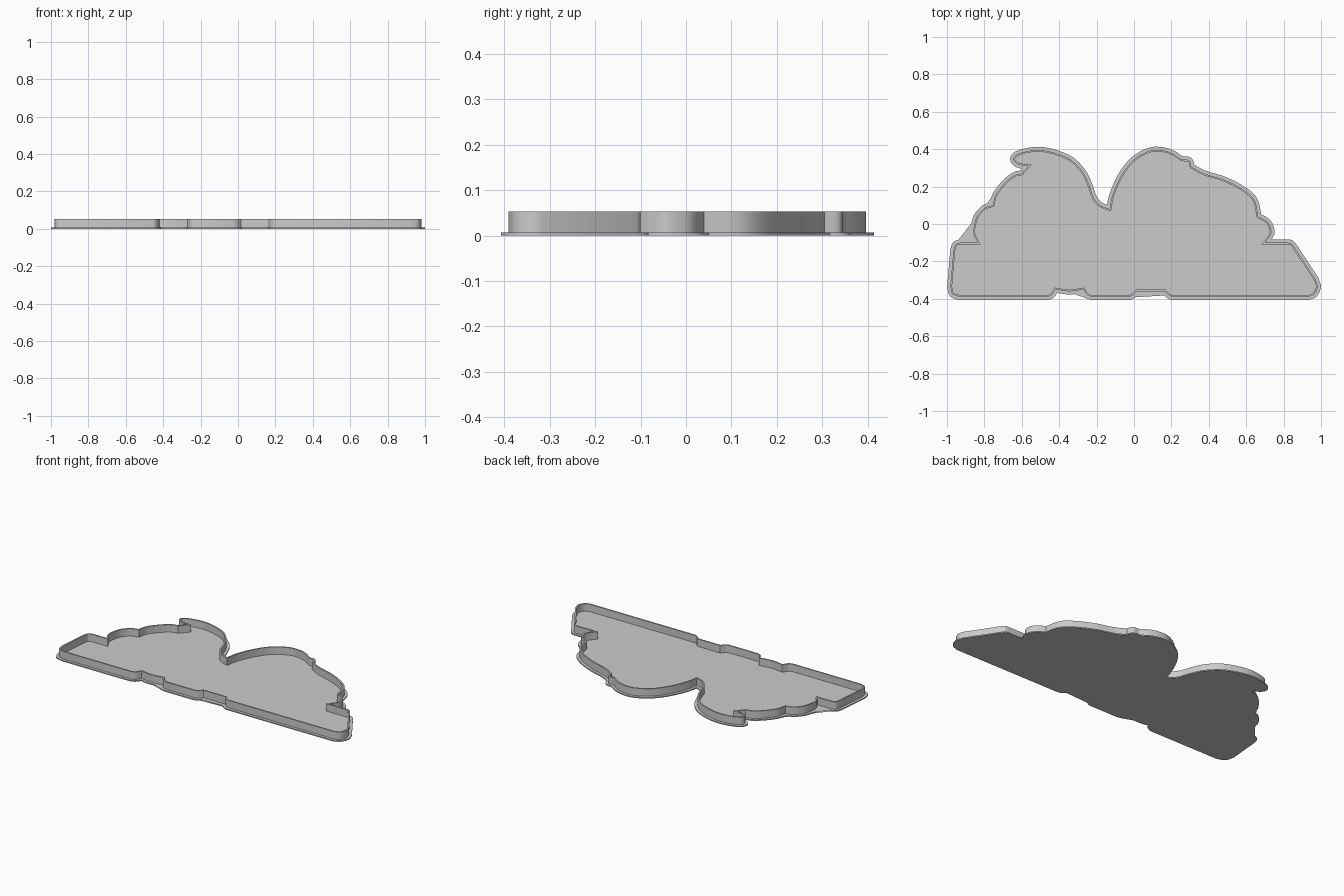
import bpy
import bmesh
import math
from mathutils import Vector

default_cube = bpy.data.objects.get("Cube")
if default_cube:
    bpy.data.objects.remove(default_cube, do_unlink=True)

PLATE_TOP = 0.007
WALL_TOP = 0.053
FLANGE = 0.017
WALL_THICKNESS = 0.009

# Outer wall line, clockwise: each strand is a smooth curve, joined by corners or straight runs
STRANDS = [
    # left end
    [(-.93, -.39), (-.97, -.375), (-.982, -.335)],
    [(-.965, -.14), (-.955, -.11), (-.93, -.10)],
    # left lumps
    [(-.835, -.10), (-.856, -.06), (-.857, -.02), (-.84, .04), (-.80, .085), (-.755, .10)],
    [(-.755, .10), (-.74, .155), (-.69, .22), (-.64, .26), (-.60, .27)],
    # left crest, down to the central valley
    [(-.565, .31), (-.62, .318), (-.645, .345), (-.62, .375), (-.53, .395), (-.44, .385),
     (-.34, .345), (-.275, .28), (-.24, .21), (-.215, .14), (-.18, .10), (-.13, .08)],
    # right crest
    [(-.13, .08), (-.115, .155), (-.065, .265), (0, .345), (.08, .39), (.14, .395),
     (.20, .38), (.255, .345)],
    [(.255, .345), (.295, .34), (.308, .305)],
    # right lumps
    [(.308, .305), (.375, .27), (.485, .235), (.59, .18), (.645, .125), (.665, .04)],
    [(.665, .04), (.715, .01), (.735, -.04), (.72, -.075), (.70, -.10)],
    # right end
    [(.825, -.10), (.84, -.103), (.855, -.12)],
    [(.97, -.295), (.982, -.335), (.965, -.375), (.93, -.39)],
    # notches along the front
    [(.205, -.39), (.185, -.38), (.165, -.36)],
    [(.015, -.36), (-.005, -.38), (-.025, -.39)],
    [(-.22, -.39), (-.25, -.38), (-.27, -.35)],
    [(-.27, -.35), (-.345, -.36), (-.42, -.35)],
    [(-.42, -.35), (-.44, -.38), (-.465, -.39)],
]


def smooth_strand(points, steps=6):
    """Interpolate a strand with a Catmull-Rom curve."""
    pts = [Vector(p) for p in points]
    pts = [2 * pts[0] - pts[1]] + pts + [2 * pts[-1] - pts[-2]]
    result = []
    for a, b, c, d in zip(pts, pts[1:], pts[2:], pts[3:]):
        for i in range(steps):
            t = i / steps
            result.append(b + (c - a) * t / 2 + (2 * a - 5 * b + 4 * c - d) * t * t / 2
                          + (3 * b - a - 3 * c + d) * t ** 3 / 2)
    return result + [pts[-2]]


def build_outline():
    outline = []
    for strand in STRANDS:
        for point in smooth_strand(strand):
            if not outline or (point - outline[-1]).length > 0.002:
                outline.append(point)
    return outline


def offset(outline, distance):
    """Move a clockwise outline outwards with mitred corners."""
    result = []
    for i, point in enumerate(outline):
        before = (point - outline[i - 1]).normalized()
        after = (outline[(i + 1) % len(outline)] - point).normalized()
        n_before = Vector((-before.y, before.x))
        n_after = Vector((-after.y, after.x))
        mitre = (n_before + n_after).normalized()
        result.append(point + mitre * distance / max(mitre.dot(n_after), 0.35))
    return result


def ring(bm, outline, z):
    return [bm.verts.new((p.x, p.y, z)) for p in outline]


def bridge(bm, first, second):
    for i in range(len(first)):
        bm.faces.new((first[i - 1], first[i], second[i], second[i - 1]))


def finish(bm, name, material):
    bmesh.ops.recalc_face_normals(bm, faces=bm.faces)
    mesh = bpy.data.meshes.new(name)
    bm.to_mesh(mesh)
    bm.free()
    mesh.materials.append(material)
    obj = bpy.data.objects.new(name, mesh)
    bpy.context.collection.objects.link(obj)
    bpy.ops.object.select_all(action='DESELECT')
    obj.select_set(True)
    bpy.context.view_layer.objects.active = obj
    bpy.ops.object.shade_smooth_by_angle(angle=math.radians(30))
    return obj


grey = bpy.data.materials.new("plain grey")
grey.use_nodes = True
grey.diffuse_color = (0.6, 0.6, 0.6, 1)
grey.node_tree.nodes["Principled BSDF"].inputs["Base Color"].default_value = grey.diffuse_color

wall_line = build_outline()

# Base plate with a narrow flange around the wall
bm = bmesh.new()
flange_line = offset(wall_line, FLANGE)
bottom = ring(bm, flange_line, 0)
top = ring(bm, flange_line, PLATE_TOP)
bridge(bm, bottom, top)
caps = [bm.faces.new(bottom), bm.faces.new(top)]
bmesh.ops.triangulate(bm, faces=caps, ngon_method='EAR_CLIP')
finish(bm, "base_plate", grey)

# Thin upright rim
bm = bmesh.new()
inner_line = offset(wall_line, -WALL_THICKNESS)
loops = [ring(bm, line, z) for line, z in (
    (wall_line, PLATE_TOP), (wall_line, WALL_TOP), (inner_line, WALL_TOP), (inner_line, PLATE_TOP))]
for i in range(len(loops)):
    bridge(bm, loops[i - 1], loops[i])
finish(bm, "rim_wall", grey)
